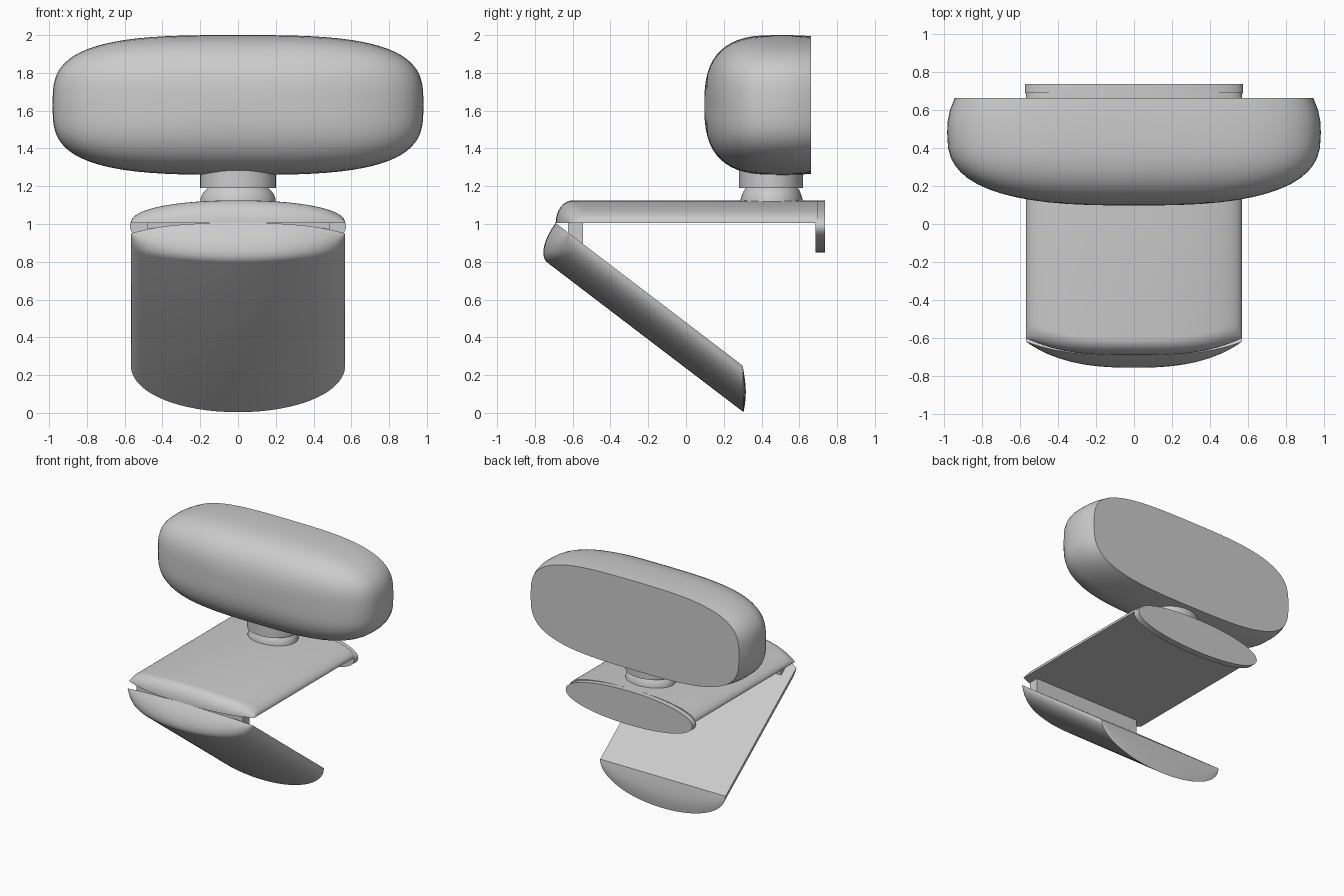
import bpy, bmesh
from math import sin, cos, pi, radians
from mathutils import Vector

if "Cube" in bpy.data.objects:
    bpy.data.objects.remove(bpy.data.objects["Cube"])


def spow(v, p):
    return abs(v) ** p * (1 if v >= 0 else -1)


def superellipse(a, b, n, count):
    """Closed 2D outline of a rounded rectangle-like curve."""
    angles = [2 * pi * i / count for i in range(count)]
    return [(a * spow(cos(t), 2 / n), b * spow(sin(t), 2 / n)) for t in angles]


def loft(name, rings, angle=35):
    """Skin a list of closed loops and cap both ends."""
    bm = bmesh.new()
    loops = [[bm.verts.new(p) for p in ring] for ring in rings]
    n = len(loops[0])
    for r0, r1 in zip(loops, loops[1:]):
        for i in range(n):
            j = (i + 1) % n
            bm.faces.new((r0[i], r0[j], r1[j], r1[i]))
    bm.faces.new(loops[0])
    bm.faces.new(loops[-1])
    bmesh.ops.remove_doubles(bm, verts=bm.verts, dist=0.0003)
    bmesh.ops.recalc_face_normals(bm, faces=bm.faces)
    mesh = bpy.data.meshes.new(name)
    bm.to_mesh(mesh)
    bm.free()
    obj = bpy.data.objects.new(name, mesh)
    bpy.context.collection.objects.link(obj)
    bpy.ops.object.select_all(action='DESELECT')
    obj.select_set(True)
    bpy.context.view_layer.objects.active = obj
    bpy.ops.object.shade_smooth_by_angle(angle=radians(angle))
    return obj


def clip_plate(name, origin, along, out, length, height, slant, bulge, n):
    """Plate with one flat face, a domed face, a rounded bowed front and a cut rear end."""
    origin, along, out = Vector(origin), Vector(along).normalized(), Vector(out).normalized()
    cols = []
    for k in range(49):
        t = pi * k / 48
        c, s = cos(t), max(sin(t), 0.0)
        x = 0.567 * spow(c, 2 / n)
        h = s ** (2 / n)
        start = 0.09 * (abs(x) / 0.567) ** 3
        pts = []
        for i in range(9):
            a = pi / 2 * i / 8
            pts.append((start + 0.09 * (1 - cos(a)), height * h * sin(a)))
        for i in range(7):
            f = 1 - i / 6
            pts.append((length + slant * h * f + bulge * h * sin(pi * f), height * h * f))
        cols.append([origin + along * p + out * q + Vector((x, 0, 0)) for p, q in pts])
    return loft(name, cols)


def turned(name, profile, cy):
    """Oval stack of rings from (x radius, y radius, z) entries."""
    return loft(name, [[(x, cy + y, z) for x, y in superellipse(rx, ry, 2, 48)]
                       for rx, ry, z in profile])


# camera head: soft pillow front, flat back
rings = []
for i in range(15):
    a = 0.02 + (pi / 2 - 0.02) * i / 14
    s = sin(a) ** (2 / 2.75)
    y = 0.48 - 0.383 * cos(a) ** (2 / 2.75)
    rings.append((y, s, s))
rings += [(0.54, 0.997, 1.0), (0.60, 0.985, 0.996), (0.662, 0.96, 0.985)]
loft("camera_head", [[(x * sx, y, 1.63 + z * sz) for x, z in superellipse(0.982, 0.37, 3.2, 80)]
                     for y, sx, sz in rings])

# neck and swivel collar
turned("neck", [(0.2, 0.17, 1.19), (0.2, 0.17, 1.32)], 0.45)
turned("swivel_collar", [(0.2, 0.165, 1.11), (0.198, 0.163, 1.135), (0.188, 0.155, 1.16),
                         (0.172, 0.145, 1.18), (0.155, 0.133, 1.195)], 0.453)

# upper clip plate and the oval lip at its rear
clip_plate("upper_clip", (0, -0.69, 1.005), (0, 1, 0), (0, 0, 1), 1.385, 0.12, 0, 0, 2.2)
loft("rear_lip", [[(x, y, 0.987 + z) for x, z in superellipse(0.573, 0.138, 2.1, 72)]
                  for y in (0.685, 0.737)])

# lower clip leg, swung down and back
clip_plate("lower_leg", (0, -0.69, 1.005), (0, 0.795, -0.606), (0, -0.606, -0.795),
           1.245, 0.193, 0.153, 0.018, 2.05)

# hinge block between plates
loft("hinge_block", [[(x, y, z) for y, z in ((-0.625, 0.9), (-0.545, 0.88), (-0.545, 1.01), (-0.625, 1.01))]
                     for x in (-0.48, 0.485)])
